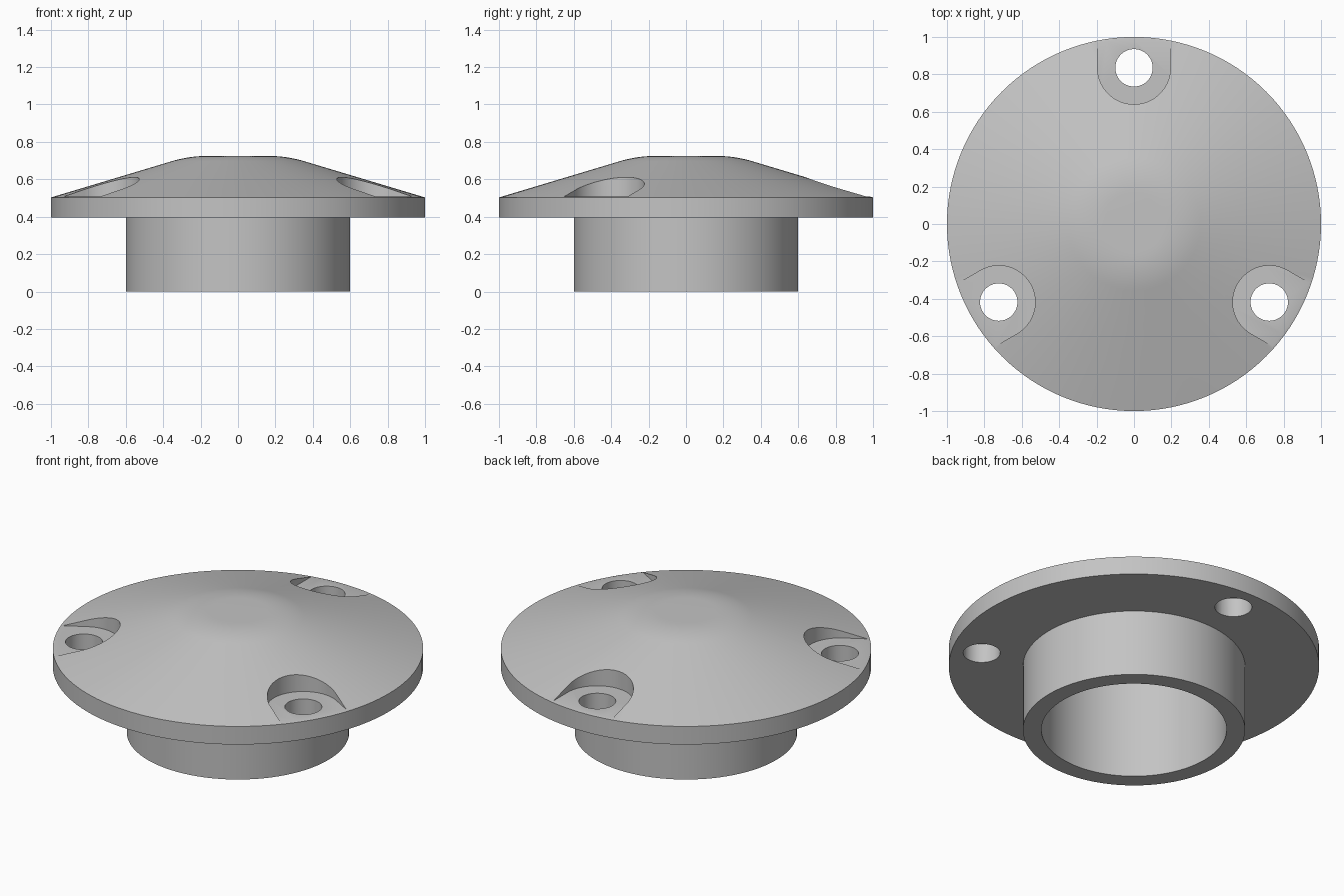
import bpy, bmesh, math
from mathutils import Matrix, Vector

if "Cube" in bpy.data.objects:
    bpy.data.objects.remove(bpy.data.objects["Cube"])

SEG = 128
RIM_Z, TOP_Z = 0.503, 0.725
POCKET_FLOOR = 0.507
SCREW_R = 0.835              # distance of the screw holes from the axis
ANGLES = [math.radians(a) for a in (90, 210, 330)]


def new_object(name, bm):
    bmesh.ops.recalc_face_normals(bm, faces=bm.faces)
    mesh = bpy.data.meshes.new(name)
    bm.to_mesh(mesh)
    bm.free()
    obj = bpy.data.objects.new(name, mesh)
    bpy.context.collection.objects.link(obj)
    return obj


def lathe(name, profile):
    """Spin an (r, z) profile that starts and ends on the axis."""
    bm = bmesh.new()
    verts = [bm.verts.new((r, 0, z)) for r, z in profile]
    edges = [bm.edges.new(pair) for pair in zip(verts, verts[1:])]
    bmesh.ops.spin(bm, geom=verts + edges, cent=(0, 0, 0), axis=(0, 0, 1),
                   angle=math.tau, steps=SEG, use_merge=True)
    bmesh.ops.remove_doubles(bm, verts=bm.verts, dist=1e-5)
    return new_object(name, bm)


def prisms(name, outline, z0, z1):
    """Extrude an outline and repeat it at the three screw positions."""
    bm = bmesh.new()
    for a in ANGLES:
        rot = Matrix.Rotation(a, 3, 'Z')
        face = bm.faces.new([bm.verts.new(rot @ Vector((x, y, z0))) for x, y in outline])
        ext = bmesh.ops.extrude_face_region(bm, geom=[face])['geom']
        bmesh.ops.translate(bm, vec=(0, 0, z1 - z0),
                            verts=[v for v in ext if isinstance(v, bmesh.types.BMVert)])
    obj = new_object(name, bm)
    obj.hide_render = True
    return obj


def arc(r, a0, a1, n):
    return [(SCREW_R + r * math.cos(a0 + (a1 - a0) * i / n),
             r * math.sin(a0 + (a1 - a0) * i / n)) for i in range(n + 1)]


# Rounded shoulder between the flat top and the cone
slope = 0.3
corner = Vector((1 - (TOP_Z - RIM_Z) / slope, TOP_Z))
p0 = corner - Vector((0.1, 0))
p2 = corner + Vector((1, -slope)).normalized() * 0.1
shoulder = []
for i in range(9):
    t = i / 8
    p = p0 * (1 - t) ** 2 + corner * 2 * t * (1 - t) + p2 * t ** 2
    shoulder.append((p.x, p.y))

# Flanged cap with its hollow collar
cap = lathe("flanged_cap", [(0, TOP_Z)] + shoulder + [
    (1, RIM_Z), (1, 0.395), (0.6, 0.395), (0.6, 0), (0.5, 0), (0.5, 0.605), (0, 0.605)])

# Open-ended pockets and through holes for the screws
pocket = arc(0.195, math.pi / 2, 1.5 * math.pi, 32) + [(1.2, -0.195), (1.2, 0.195)]
hole = arc(0.1, 0, math.tau, 48)[:-1]
cutters = [prisms("pocket_cutter", pocket, POCKET_FLOOR, 1.0),
           prisms("screw_hole_cutter", hole, 0.2, 0.9)]

bpy.context.view_layer.objects.active = cap
cap.select_set(True)
for cutter in cutters:
    mod = cap.modifiers.new(cutter.name, 'BOOLEAN')
    mod.operation = 'DIFFERENCE'
    mod.solver = 'EXACT'
    mod.object = cutter
    bpy.ops.object.modifier_apply(modifier=mod.name)
    bpy.data.objects.remove(cutter)

# Grey finish
grey = bpy.data.materials.new("light_grey")
grey.diffuse_color = (0.55, 0.55, 0.55, 1)
grey.use_nodes = True
grey.node_tree.nodes["Principled BSDF"].inputs["Base Color"].default_value = grey.diffuse_color
cap.data.materials.clear()
cap.data.materials.append(grey)
for poly in cap.data.polygons:
    poly.material_index = 0
bpy.ops.object.shade_smooth_by_angle(angle=math.radians(30))
